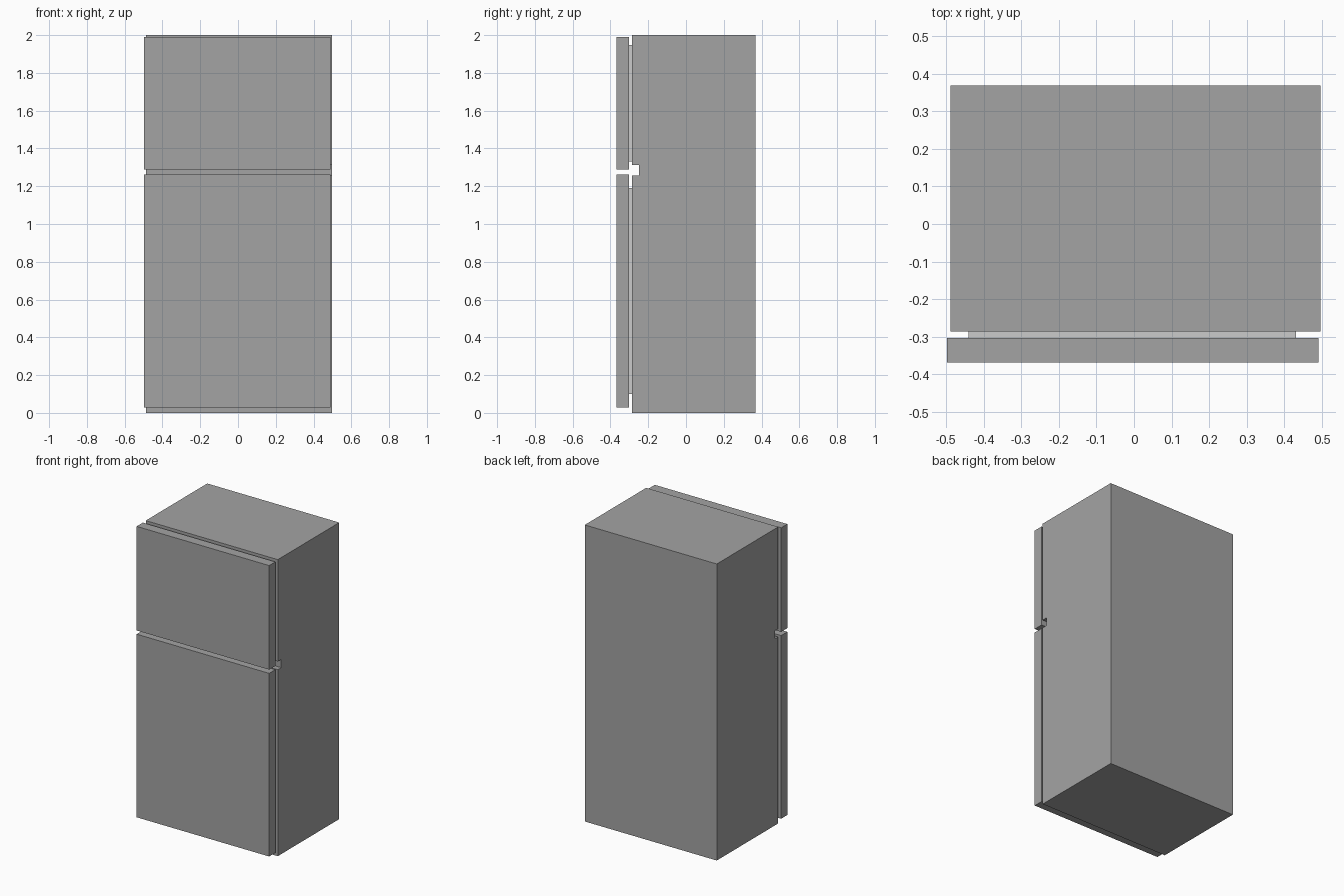
import bpy, bmesh

if "Cube" in bpy.data.objects:
    bpy.data.objects.remove(bpy.data.objects["Cube"])


def extrude_profile(name, profile, x0, x1, material=None):
    """Extrude a closed (y, z) outline from x0 to x1."""
    bm = bmesh.new()
    face = bm.faces.new([bm.verts.new((x0, y, z)) for y, z in profile])
    ext = bmesh.ops.extrude_face_region(bm, geom=[face])
    moved = [v for v in ext["geom"] if isinstance(v, bmesh.types.BMVert)]
    bmesh.ops.translate(bm, verts=moved, vec=(x1 - x0, 0, 0))
    bmesh.ops.recalc_face_normals(bm, faces=bm.faces)
    mesh = bpy.data.meshes.new(name)
    bm.to_mesh(mesh)
    bm.free()
    if material:
        mesh.materials.append(material)
    obj = bpy.data.objects.new(name, mesh)
    bpy.context.collection.objects.link(obj)
    return obj


def box(name, x, y, z, material=None):
    profile = [(y[0], z[0]), (y[1], z[0]), (y[1], z[1]), (y[0], z[1])]
    return extrude_profile(name, profile, *x, material)


# Dark grey enamel for cabinet and doors; the seals stay plain grey
enamel = bpy.data.materials.new("dark_enamel")
enamel.diffuse_color = (0.37, 0.37, 0.37, 1)
enamel.use_nodes = True
enamel.node_tree.nodes["Principled BSDF"].inputs["Base Color"].default_value = enamel.diffuse_color

# Cabinet with a full-width groove between the two doors
FRONT, BACK, GROOVE = -0.286, 0.369, -0.25
extrude_profile("cabinet", [
    (FRONT, 0), (BACK, 0), (BACK, 2), (FRONT, 2),
    (FRONT, 1.313), (GROOVE, 1.313), (GROOVE, 1.258), (FRONT, 1.258),
], -0.488, 0.497, enamel)

# Doors, each with a recessed seal joining it to the cabinet
DOOR_BACK = -0.303
for name, door_z, seal_z in (
    ("freezer", (1.288, 1.99), (1.331, 1.948)),
    ("fridge", (0.028, 1.263), (0.1, 1.19)),
):
    box(name + "_door", (-0.498, 0.491), (-0.369, DOOR_BACK), door_z, enamel)
    box(name + "_seal", (-0.44, 0.431), (DOOR_BACK, FRONT), seal_z)
